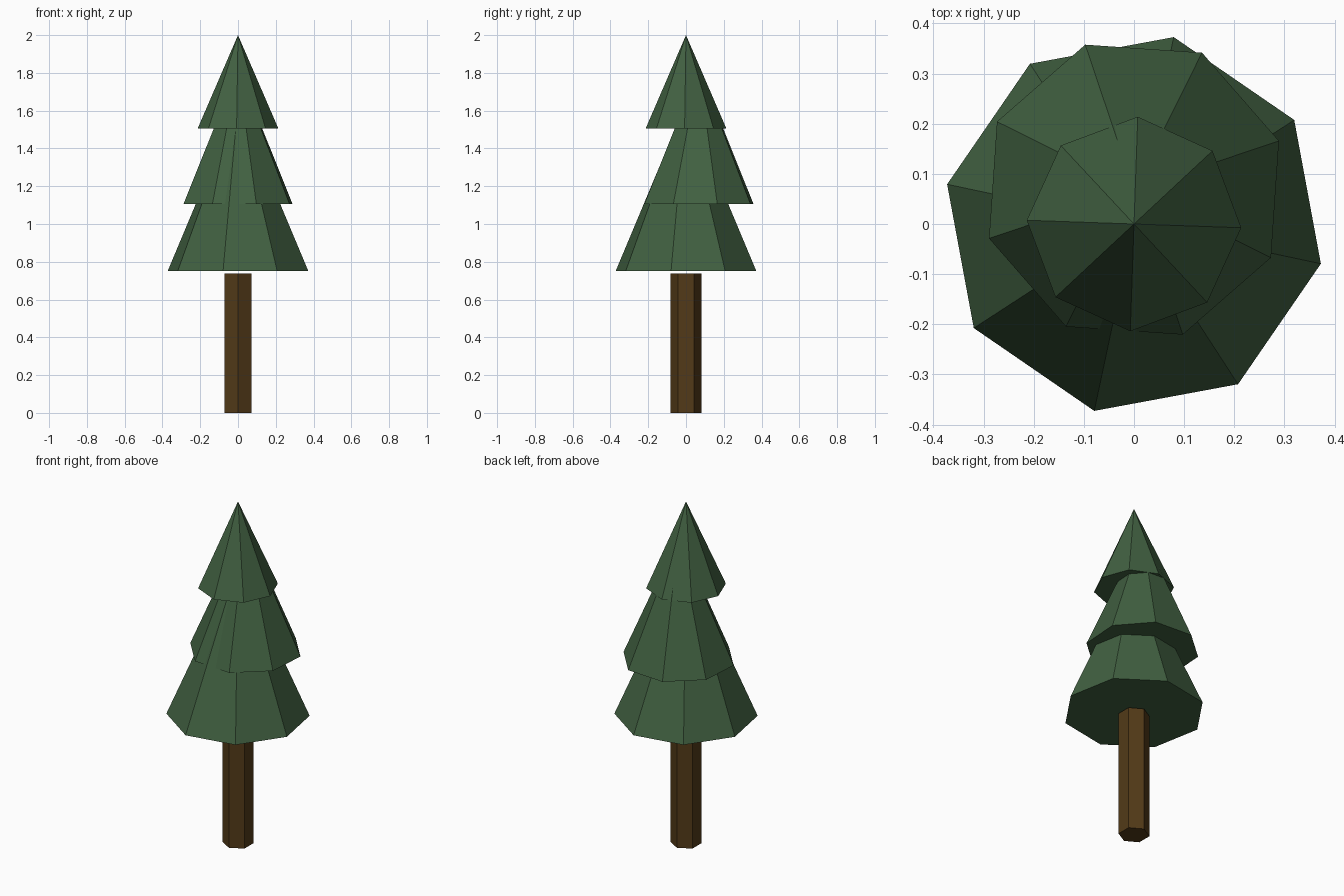
import bpy, bmesh
from math import sin, cos, radians, pi

if "Cube" in bpy.data.objects:
    bpy.data.objects.remove(bpy.data.objects["Cube"])


def material(name, rgb):
    m = bpy.data.materials.new(name)
    m.diffuse_color = (*rgb, 1)
    m.use_nodes = True
    m.node_tree.nodes["Principled BSDF"].inputs["Base Color"].default_value = m.diffuse_color
    return m


def ring(bm, sides, radius, z, angle, cy):
    """Regular polygon of vertices, the first one at the given angle from +x."""
    return [bm.verts.new((radius * cos(angle + 2 * pi * i / sides),
                          cy + radius * sin(angle + 2 * pi * i / sides), z))
            for i in range(sides)]


def solid(name, mat, sides, radius, z0, z1, angle_deg, cy=0.0, pointed=True):
    """Closed pyramid (pointed) or prism with flat faces."""
    bm = bmesh.new()
    a = radians(angle_deg)
    low = ring(bm, sides, radius, z0, a, cy)
    bm.faces.new(low[::-1])
    if pointed:
        tip = bm.verts.new((0, cy, z1))
        for i in range(sides):
            bm.faces.new((low[i], low[(i + 1) % sides], tip))
    else:
        top = ring(bm, sides, radius, z1, a, cy)
        bm.faces.new(top)
        for i in range(sides):
            j = (i + 1) % sides
            bm.faces.new((low[i], low[j], top[j], top[i]))
    mesh = bpy.data.meshes.new(name)
    bm.to_mesh(mesh)
    bm.free()
    mesh.materials.append(mat)
    bpy.context.collection.objects.link(bpy.data.objects.new(name, mesh))


bark = material("bark", (0.085, 0.042, 0.009))
needles = material("needles", (0.053, 0.118, 0.053))

# Hexagonal trunk
solid("trunk", bark, 6, 0.083, 0.0, 0.737, 90, pointed=False)

# Foliage tiers: octagonal cones, each turned differently, the middle one set back
solid("lower_foliage", needles, 8, 0.381, 0.75, 1.64, 33)
solid("middle_foliage", needles, 8, 0.305, 1.105, 1.825, 18.6, cy=0.0685)
solid("upper_foliage", needles, 8, 0.214, 1.505, 2.0, -2)
